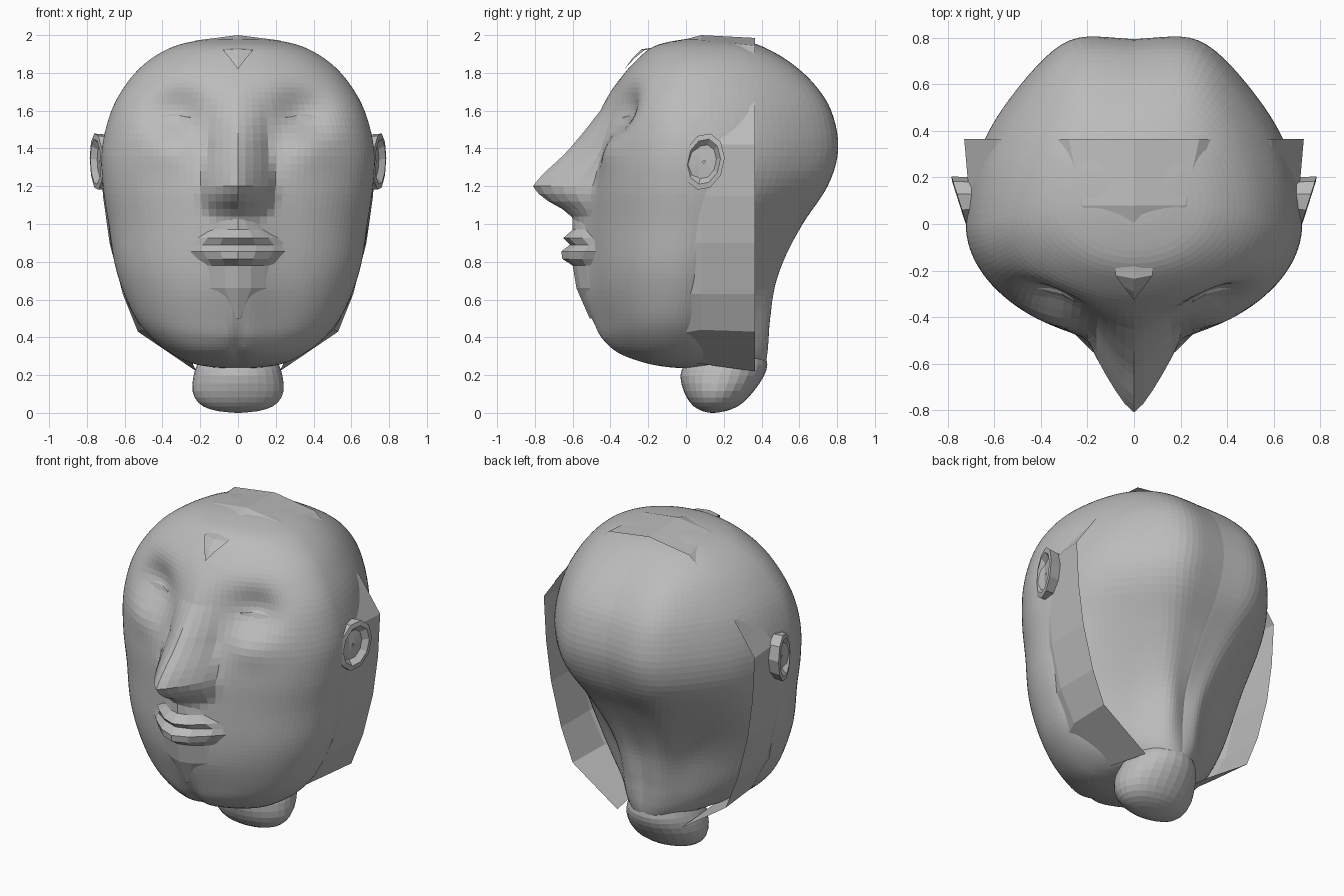
import bpy, bmesh, math

if "Cube" in bpy.data.objects:
    bpy.data.objects.remove(bpy.data.objects["Cube"])

grey = bpy.data.materials.new("plain_grey")
grey.diffuse_color = (0.5, 0.5, 0.5, 1)
grey.use_nodes = True
grey.node_tree.nodes["Principled BSDF"].inputs["Base Color"].default_value = grey.diffuse_color


def make(name, verts, faces, fix_normals=True):
    me = bpy.data.meshes.new(name)
    me.from_pydata(verts, [], faces)
    bm = bmesh.new()
    bm.from_mesh(me)
    bmesh.ops.remove_doubles(bm, verts=bm.verts, dist=1e-5)
    if fix_normals:
        bmesh.ops.recalc_face_normals(bm, faces=bm.faces)
    bm.to_mesh(me)
    bm.free()
    me.materials.append(grey)
    ob = bpy.data.objects.new(name, me)
    bpy.context.collection.objects.link(ob)
    return ob


def patch(name, rows):
    """Grid of points for x >= 0, mirrored to the other side."""
    verts, faces = [], []
    n = len(rows[0])
    for s in (1, -1):
        base = len(verts)
        verts += [(s * x, y, z) for r in rows for x, y, z in r]
        for i in range(len(rows) - 1):
            for j in range(n - 1):
                a = base + i * n + j
                f = (a, a + 1, a + n + 1, a + n)
                faces.append(f if s > 0 else f[::-1])
    return make(name, verts, faces, False)


def lookup(table, z):
    """Linear interpolation in a table of (z, value...) sorted downwards."""
    if z >= table[0][0]:
        return table[0]
    for a, b in zip(table, table[1:]):
        if z >= b[0]:
            f = (a[0] - z) / (a[0] - b[0])
            return [p + (q - p) * f for p, q in zip(a, b)]
    return table[-1]


def spline(st, u):
    """Catmull-Rom through the stations."""
    i = min(int(u), len(st) - 2)
    f = u - i
    p = [st[max(0, min(len(st) - 1, i + k))] for k in (-1, 0, 1, 2)]
    return [b + 0.5 * f * (c - a + f * (2 * a - 5 * b + 4 * c - d + f * (3 * (b - c) + d - a)))
            for a, b, c, d in zip(*p)]


# stations: z, front y, back y, half width, centre y
HEAD = [(1.985, .09, .11, .01, .10), (1.975, -.03, .27, .18, .10), (1.94, -.17, .40, .34, .08),
        (1.86, -.27, .54, .48, .05), (1.75, -.36, .66, .585, .02), (1.60, -.43, .755, .67, 0),
        (1.40, -.475, .79, .72, 0), (1.20, -.50, .735, .715, 0), (1.00, -.505, .61, .685, 0),
        (.80, -.505, .50, .655, -.02), (.65, -.49, .44, .61, -.03), (.50, -.45, .42, .54, -.05),
        (.40, -.415, .42, .46, -.06), (.32, -.35, .42, .36, -.06), (.265, -.22, .41, .25, -.05),
        (.24, -.08, .37, .12, .05), (.235, .09, .11, .01, .10)]
NECK = [(.45, .06, .37, .15, .2), (.34, .03, .40, .18, .2), (.27, .0, .43, .21, .2),
        (.20, -.03, .415, .235, .18), (.11, -.01, .355, .24, .16), (.045, .03, .29, .20, .15),
        (.012, .08, .22, .12, .14), (.0, .13, .15, .01, .14)]
# nose: z, protrusion, half width
NOSE = [(1.78, 0, .10), (1.6, .025, .14), (1.5, .075, .15), (1.4, .14, .16), (1.26, .25, .19),
        (1.2, .28, .20), (1.14, .22, .20), (1.08, .10, .18), (1.03, .03, .13), (.97, 0, .10)]
# muzzle: z, protrusion
MUZZLE = [(1.35, 0), (1.15, .04), (1.0, .065), (.65, .07), (.5, .055), (.4, .045), (.25, 0)]


def gauss(a, s):
    return math.exp(-(a / s) ** 2)


def face_shift(x, z):
    """Nose ridge, muzzle, eye sockets and chin cleft, as a shift along y."""
    x = abs(x)
    _, h, w = lookup(NOSE, z)
    d = -h * max(0, 1 - (x / w) ** 1.3)
    d -= lookup(MUZZLE, z)[1] * gauss(x, .16)
    d += 0.10 * gauss(x - .33, .16) * gauss(z - 1.59, .13)
    d += 0.02 * gauss(x - .21, .08) * gauss(z - 1.42, .12)
    d -= 0.02 * gauss(x - .38, .13) * gauss(z - 1.40, .10)
    d -= 0.015 * gauss(x - .16, .05) * gauss(z - 1.15, .07)
    d += 0.025 * gauss(x, .04) * gauss(z - .36, .12)
    return d


def face_y(x, z):
    _, yf, _, w, c = lookup(HEAD, z)
    return c - (c - yf) * math.sqrt(max(0, 1 - (x / w) ** 2)) + face_shift(x, z)


def loft(name, stations, rows, cols, is_head):
    verts, faces = [], []
    for r in range(rows + 1):
        z, yf, yb, w, c = spline(stations, r / rows * (len(stations) - 1))
        low = max(0, min(1, (1.3 - z) / .8)) if is_head else 0
        low = low * low * (3 - 2 * low)
        for k in range(cols):
            t = 2 * math.pi * k / cols
            s, co = math.sin(t), math.cos(t)
            if co >= 0:
                x, y = w * s, c - (c - yf) * co
                if is_head:
                    y += face_shift(x, z) * min(1, co * 3)
            else:
                # the back narrows to a column low down and has two lobes
                kk = min(w, .2) * low
                x = math.copysign((w - kk) * abs(s) ** (1 + 1.5 * low) + kk * abs(s), s)
                y = c + (yb - c) * abs(co)
                if is_head:
                    y += .06 * gauss(abs(x) - .29 + .18 * low, .18 - .09 * low) \
                        * min(1, w / .6) * min(1, -co * 2)
            verts.append((x, y, z))
    for r in range(rows):
        for k in range(cols):
            a, b = r * cols + k, r * cols + (k + 1) % cols
            faces.append((a, b, b + cols, a + cols))
    faces.append(tuple(range(cols)))
    faces.append(tuple(range(rows * cols, (rows + 1) * cols)))
    return make(name, verts, faces)


loft("head", HEAD, 80, 112, True)
loft("neck", NECK, 16, 28, False)

# low-poly shell behind the cheeks and over the crown: (x, z) arches
BACK = [(0, 1.985), (.28, 1.945), (.45, 1.79), (.59, 1.62), (.73, 1.42), (.715, 1.15),
        (.68, .9), (.61, .63), (.53, .43), (.22, .22)]
MID = [(0, 2.0), (.22, 1.972), (.49, 1.79), (.62, 1.62), (.705, 1.42), (.70, 1.15),
       (.675, .9), (.61, .63), (.51, .44), (.24, .26)]
FRONT = [(0, 1.935), (.2, 1.89), (.42, 1.76), (.56, 1.62), (.63, 1.42), (.63, 1.15),
         (.60, .9), (.54, .63), (.42, .40), (.2, .265)]
patch("face_shell", [[(x, y, z) for x, z in arch]
                     for arch, y in ((BACK, .365), (MID, .08), (FRONT, -.16))])

# small forehead wedge
patch("forehead_wedge", [[(0, -.14, 1.94), (.08, -.14, 1.935)],
                         [(0, -.235, 1.925), (.08, -.22, 1.92)],
                         [(0, -.29, 1.87), (.045, -.27, 1.88)],
                         [(0, -.325, 1.82), (.0, -.325, 1.82)]])

# mouth and chin patch: z, y at the middle, half width; it fades into the face sideways
MOUTH = [(1.04, -.60, .08), (.97, -.60, .16), (.925, -.65, .23), (.89, -.615, .27),
         (.855, -.66, .27), (.815, -.655, .23), (.78, -.60, .20), (.66, -.58, .2), (.50, -.51, .03)]
patch("mouth", [[(w * f, face_y(w * f, z) + (y - face_y(0, z)) * (1 - f * f) + .01 * f, z)
                 for f in (0, .35, .7, 1)] for z, y, w in MOUTH])

# upper eyelids
patch("eyelids", [[(x, face_y(x, z) - out, z - abs(x - .34) * .2) for x in (.25, .31, .39, .46)]
                  for z, out in ((1.60, -.01), (1.58, .012), (1.55, .008), (1.535, -.01))])


# ears: rim with a hollow
def ear_ring(scale, dx):
    pts = []
    for k in range(11):
        a = 2 * math.pi * k / 10
        y = .095 + .11 * scale * math.cos(a)
        z = 1.33 + .15 * scale * math.sin(a) + .02 * math.cos(a) * scale
        pts.append((.715 + .07 * (y + .015) / .22 + dx, y, z))
    return pts


patch("ears", [ear_ring(.95, -.09), ear_ring(1, 0), ear_ring(.8, .004),
               ear_ring(.6, -.025), ear_ring(.05, -.02)])
